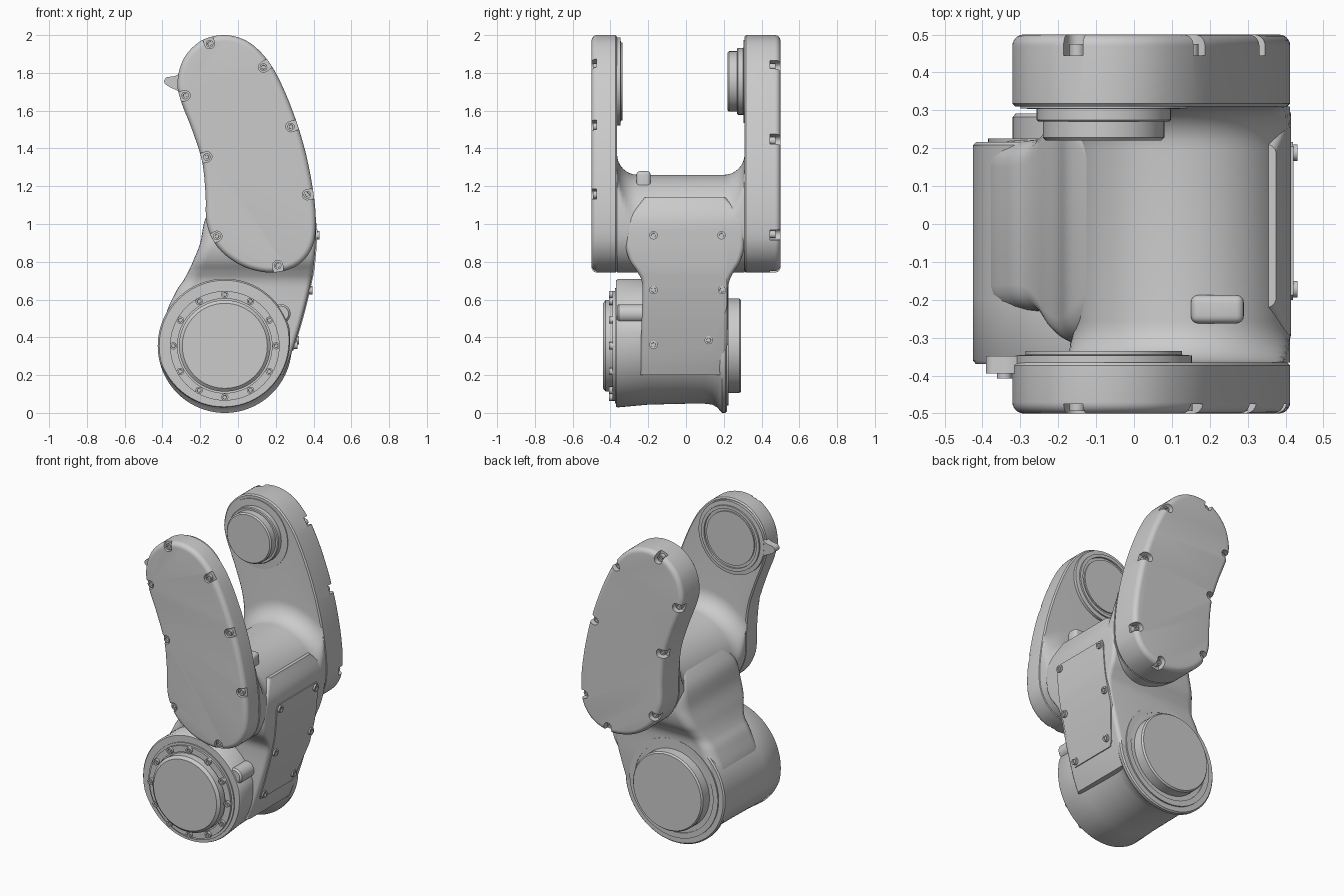
import bpy, bmesh
from math import sin, cos, pi, radians, hypot
from mathutils import Vector, Matrix

if "Cube" in bpy.data.objects:
    bpy.data.objects.remove(bpy.data.objects["Cube"])


def finish(name, bm, angle=35):
    bmesh.ops.remove_doubles(bm, verts=bm.verts, dist=1e-5)
    bmesh.ops.recalc_face_normals(bm, faces=bm.faces)
    me = bpy.data.meshes.new(name)
    bm.to_mesh(me)
    bm.free()
    ob = bpy.data.objects.new(name, me)
    bpy.context.collection.objects.link(ob)
    smooth(ob, angle)
    return ob


def smooth(ob, angle=35):
    bpy.ops.object.select_all(action='DESELECT')
    ob.select_set(True)
    bpy.context.view_layer.objects.active = ob
    bpy.ops.object.shade_smooth_by_angle(angle=radians(angle))


def loft(bm, rings):
    vs = [[bm.verts.new(p) for p in r] for r in rings]
    n = len(vs[0])
    for a, b in zip(vs, vs[1:]):
        for i in range(n):
            bm.faces.new((a[i], a[(i + 1) % n], b[(i + 1) % n], b[i]))
    bm.faces.new(vs[0])
    bm.faces.new(vs[-1])


def lathe(name, cx, cz, profile, n=72):
    """Revolve (radius, y) points about a y-parallel axis."""
    bm = bmesh.new()
    loft(bm, [[(cx + r * cos(2 * pi * i / n), y, cz + r * sin(2 * pi * i / n))
               for i in range(n)] for r, y in profile])
    return finish(name, bm, 30)


def spline(pts, steps, closed):
    pts = [Vector(p) for p in pts]
    n, out = len(pts), []
    get = (lambda i: pts[i % n]) if closed else (lambda i: pts[max(0, min(n - 1, i))])
    for i in range(n if closed else n - 1):
        a, b, c, d = (get(i + k) for k in (-1, 0, 1, 2))
        for s in range(steps):
            t = s / steps
            out.append(0.5 * (2 * b + (c - a) * t + (2 * a - 5 * b + 4 * c - d) * t * t
                              + (3 * b - a - 3 * c + d) * t ** 3))
    return out if closed else out + [pts[-1]]


def bolts(name, places, axis, r, depth):
    bm = bmesh.new()
    rot = Vector((0, 0, 1)).rotation_difference(Vector(axis)).to_matrix().to_4x4()
    for p in places:
        bmesh.ops.create_cone(bm, cap_ends=True, segments=16, radius1=r, radius2=r,
                              depth=depth, matrix=Matrix.Translation(p) @ rot)
    caps = [f for f in bm.faces if len(f.verts) > 4]
    bmesh.ops.inset_individual(bm, faces=caps, thickness=r * 0.45, depth=0)
    bmesh.ops.inset_individual(bm, faces=caps, thickness=0.001, depth=-depth * 0.25)
    finish(name, bm, 30)


# Fork: two arm plates joined by a filleted barrel
OUT = spline([(-.32, 1.76), (-.305, 1.66), (-.24, 1.49), (-.19, 1.33), (-.172, 1.16),
              (-.165, 1.0), (-.11, .88), (-.01, .795), (.1, .752), (.21, .745), (.32, .785),
              (.39, .87), (.412, .985), (.40, 1.16), (.355, 1.39), (.285, 1.61),
              (.2, 1.8), (.12, 1.91), (.03, 1.977), (-.08, 2.0), (-.195, 1.97),
              (-.285, 1.88)], 7, True)
NORM = []
for i in range(len(OUT)):
    t = (OUT[(i + 1) % len(OUT)] - OUT[i - 1]).normalized()
    NORM.append(Vector((t.y, -t.x)))
HUB = Vector((.125, .98))


def section(y, d=9, inset=0):
    ring = []
    for p, nm in zip(OUT, NORM):
        v = p - nm * inset - HUB
        q = HUB + v.normalized() * min(v.length, .28 + d)
        ring.append((q.x, y, q.y))
    return ring


def half(sign, wall, fillet):
    R = .03
    rings = [section(sign * (.5 - R + R * cos(a)), 9, R * (1 - sin(a)))
             for a in [k * pi / 12 for k in range(7)]]
    rings += [section(sign * (wall + .008)), section(sign * wall, 9, .008)]
    return rings + [section(sign * (wall - fillet + fillet * sin(a)), fillet * (1 - cos(a)))
                    for a in [k * pi / 16 for k in range(8, -1, -1)]]


bm = bmesh.new()
loft(bm, half(-1, .365, .11) + half(1, .31, .11)[::-1])
fork = finish('fork_body', bm)

# Bolt notches around both plate covers
left = [(-.15, 1.955), (-.28, 1.68), (-.165, 1.355), (-.112, .935), (.21, .78)]
front_b = left + [(.135, 1.83), (.28, 1.515), (.367, 1.155)]
back_b = left + [(.15, 1.83), (.305, 1.44), (.378, .945)]
bm = bmesh.new()
for places, y0, y1 in ((front_b, -.53, -.475), (back_b, .445, .53)):
    for p in places:
        p = Vector(p)
        k = min(range(len(OUT)), key=lambda i: (OUT[i] - p).length)
        o = NORM[k]
        s = Vector((-o.y, o.x))
        flat = [p + .027 * (s * cos(a) - o * sin(a)) for a in [j * pi / 10 for j in range(11)]]
        flat += [p + o * .08 - s * .027, p + o * .08 + s * .027]
        loft(bm, [[(q.x, y, q.y) for q in flat] for y in (y0, y1)])
cutter = finish('notch_cutter', bm)
cutter.hide_render = True
mod = fork.modifiers.new('notches', 'BOOLEAN')
mod.operation, mod.object, mod.solver = 'DIFFERENCE', cutter, 'EXACT'
smooth(fork)
bpy.ops.object.modifier_apply(modifier='notches')
bpy.data.objects.remove(cutter)
smooth(fork)
bolts('front_plate_bolts', [(x, -.478, z) for x, z in front_b], (0, 1, 0), .02, .03)
bolts('back_plate_bolts', [(x, .455, z) for x, z in back_b], (0, 1, 0), .02, .04)

# Bearing seats at the top of each arm
lathe('front_arm_seat', -.08, 1.755, [(.233, -.38), (.233, -.347), (.207, -.345), (.207, -.335),
      (.187, -.335), (.187, -.346), (.17, -.346), (.17, -.337), (0, -.337)])
lathe('back_arm_boss', -.08, 1.755, [(.22, .33), (.22, .305), (.177, .303), (.177, .275),
      (.172, .27), (.16, .27), (.16, .228), (.152, .22), (0, .22)])

# Neck between barrel and lower drum: rounded sections (left, right, front, back, z)
NECK = spline([(-.2, .24, -.24, .2, .2), (-.31, .278, -.24, .215, .3), (-.385, .333, -.235, .222, .48),
               (-.335, .372, -.23, .222, .63), (-.29, .387, -.235, .23, .7), (-.262, .397, -.26, .255, .75),
               (-.235, .404, -.30, .29, .81), (-.2, .411, -.32, .31, .9), (-.172, .412, -.3, .3, 1.03),
               (-.1, .375, -.22, .21, 1.14)], 5, False)
bm = bmesh.new()
rings = []
for xl, xr, yf, yb, z in NECK:
    ring = []
    for x, y, sx, sy, c, a0 in ((xr, yb, 1, 1, .025, 0), (xl, yb, -1, 1, .07, 1),
                                (xl, yf, -1, -1, .07, 2), (xr, yf, 1, -1, .025, 3)):
        for k in range(6):
            a = (a0 + k / 5) * pi / 2
            ring.append((x - sx * c + c * cos(a), y - sy * c + c * sin(a), z))
    rings.append(ring)
loft(bm, rings)
finish('neck', bm, 40)


def wall_x(z):
    for a, b in zip(NECK, NECK[1:]):
        if a[4] <= z <= b[4]:
            return a[1] + (b[1] - a[1]) * (z - a[4]) / (b[4] - a[4])


# Access panel with a clipped corner on the right wall
bm = bmesh.new()
rings = []
for k in range(30):
    z = .33 + .64 * k / 29
    hi = .217 - .075 * max(0, (.56 - z) / .23)
    cut = .012 if k in (0, 29) else 0
    x = wall_x(z) + .006
    rings.append([(x - .03, -.2 + cut, z), (x - .03, hi - cut, z), (x, hi - cut, z), (x, -.2 + cut, z)])
loft(bm, rings)
finish('access_panel', bm, 30)
bolts('panel_bolts', [(wall_x(z) + .006, y, z) for y, z in
      ((-.172, .94), (.188, .94), (-.172, .65), (.19, .65), (-.172, .36), (.12, .385))],
      (1, 0, 0), .022, .024)

# Lower drum, waisted underneath
DX, DZ = -.07, .355
bm = bmesh.new()
rings = []
for y, r, w in ((-.37, .347, .025), (-.36, .355, .03), (-.2, .355, .045), (0, .355, .05), (.1, .355, .05),
                (.14, .355, .045), (.165, .355, .03), (.18, .355, .012), (.19, .355, 0), (.208, .355, 0), (.216, .347, 0)):
    ring = []
    for k in range(96):
        a = 2 * pi * k / 96
        q = r - w * max(0, cos(a - radians(285))) ** .8
        ring.append((DX + q * cos(a), y, DZ + q * sin(a)))
    rings.append(ring)
loft(bm, rings)
finish('lower_drum', bm, 40)
lathe('drum_front_cover', DX, DZ, [(.305, -.36), (.305, -.377), (.29, -.377), (.29, -.39), (.25, -.39),
      (.25, -.38), (.242, -.38), (.242, -.425), (.225, -.44), (0, -.44)])
lathe('drum_back_cover', DX, DZ, [(.315, .2), (.315, .225), (.28, .225), (.28, .218), (.25, .218),
      (.25, .282), (.242, .292), (0, .292)])
bolts('drum_cover_bolts', [(DX + .272 * cos(k * pi / 6), -.39, DZ + .272 * sin(k * pi / 6))
      for k in range(12)], (0, 1, 0), .019, .036)

# Small lugs on drum and front arm
lathe('drum_lug', .228, .525, [(.04, -.365), (.05, -.355), (.05, -.2)], 32)
bm = bmesh.new()
lug = spline([(-.26, 1.82), (-.33, 1.785), (-.38, 1.775), (-.388, 1.745), (-.34, 1.715), (-.26, 1.69)], 5, True)
loft(bm, [[(p.x, y, p.y) for p in lug] for y in (-.395, -.348)])
finish('arm_lug', bm)

# Raised pad on top of the barrel
bm = bmesh.new()
bmesh.ops.create_cube(bm, size=1, matrix=Matrix.Translation((.22, -.225, 1.21)) @ Matrix.Diagonal((.14, .075, .14, 1)))
bmesh.ops.bevel(bm, geom=bm.edges[:], offset=.02, segments=4, affect='EDGES', profile=.5)
finish('barrel_pad', bm, 50)
